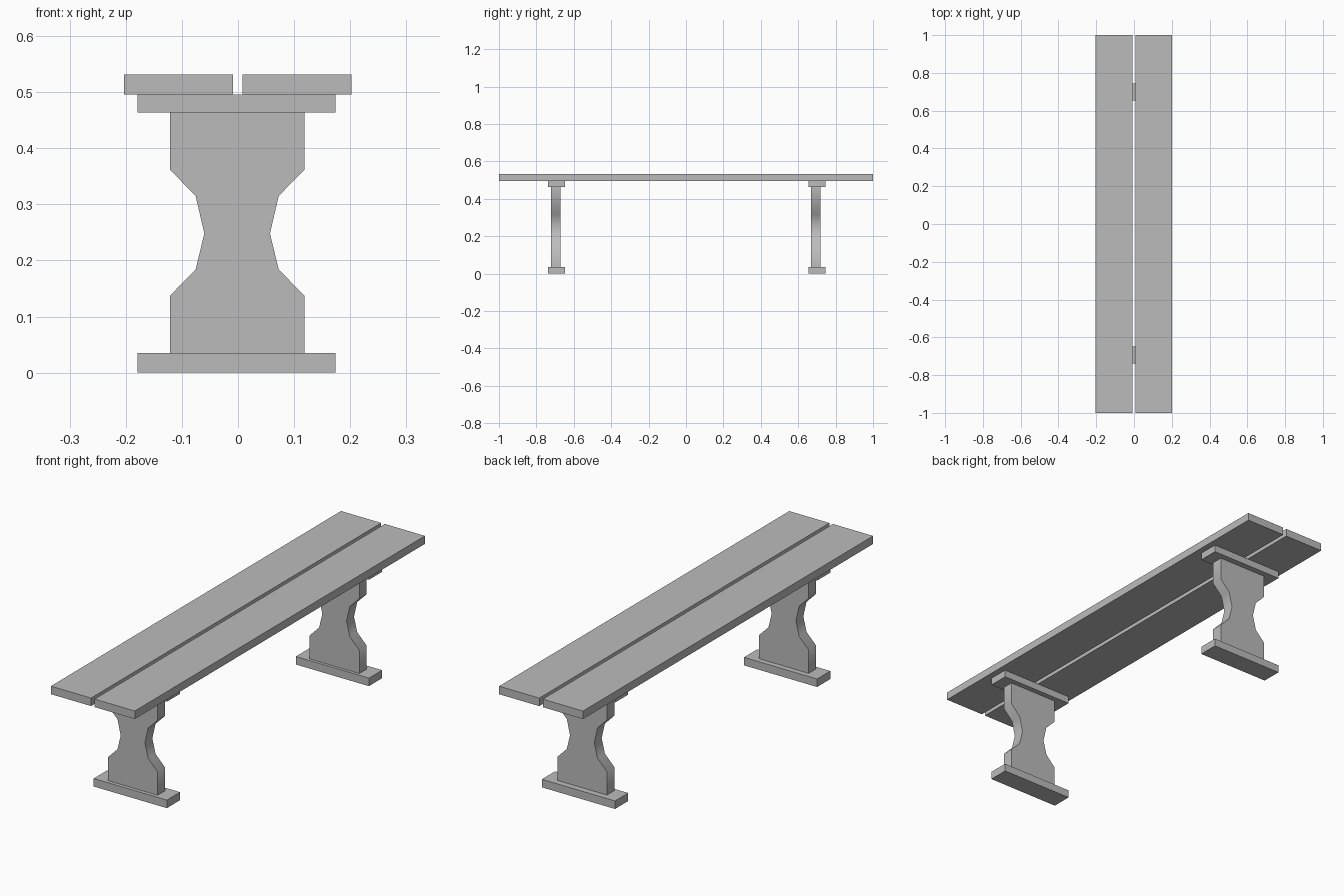
import bpy, bmesh, math

cube = bpy.data.objects.get("Cube")
if cube:
    bpy.data.objects.remove(cube, do_unlink=True)

# Single grey finish
GREY = (0.5, 0.5, 0.5, 1)
grey = bpy.data.materials.new("plain grey")
grey.use_nodes = True
grey.diffuse_color = GREY
bsdf = grey.node_tree.nodes["Principled BSDF"]
bsdf.inputs["Base Color"].default_value = GREY
bsdf.inputs["Roughness"].default_value = 0.8


def extrude_outline(name, outline, y_centre, depth):
    """Extrude an x-z outline along y."""
    bm = bmesh.new()
    y0 = y_centre - depth / 2
    face = bm.faces.new([bm.verts.new((x, y0, z)) for x, z in outline])
    moved = bmesh.ops.extrude_face_region(bm, geom=[face])["geom"]
    verts = [v for v in moved if isinstance(v, bmesh.types.BMVert)]
    bmesh.ops.translate(bm, verts=verts, vec=(0, depth, 0))
    bmesh.ops.recalc_face_normals(bm, faces=bm.faces)
    mesh = bpy.data.meshes.new(name)
    bm.to_mesh(mesh)
    bm.free()
    mesh.materials.append(grey)
    obj = bpy.data.objects.new(name, mesh)
    bpy.context.collection.objects.link(obj)
    return obj


def board(name, x0, x1, z0, z1, y_centre, depth):
    return extrude_outline(name, [(x0, z0), (x1, z0), (x1, z1), (x0, z1)], y_centre, depth)


FOOT_TOP, CLEAT_BOTTOM, SEAT_BOTTOM, SEAT_TOP = 0.035, 0.464, 0.496, 0.531

# Two seat planks with a narrow gap
board("seat_plank_right", -0.203, -0.009, SEAT_BOTTOM, SEAT_TOP, 0, 2)
board("seat_plank_left", 0.008, 0.202, SEAT_BOTTOM, SEAT_TOP, 0, 2)

# Waisted trestle outline: half width at each height, mirrored about the leg axis
half = [(0.12, FOOT_TOP), (0.12, 0.137), (0.074, 0.184), (0.0585, 0.248),
        (0.074, 0.315), (0.12, 0.362), (0.12, CLEAT_BOTTOM)]
AXIS = -0.0015
outline = [(AXIS + w, z) for w, z in half] + [(AXIS - w, z) for w, z in reversed(half)]

# Trestles: foot, shaped leg and cleat at each end
for end, side in (("front", -1), ("back", 1)):
    y_bar = side * 0.6965 + 0.003
    y_leg = side * 0.695 - 0.0025
    board(end + "_foot", -0.179, 0.174, 0, FOOT_TOP, y_bar, 0.091)
    board(end + "_cleat", -0.179, 0.174, CLEAT_BOTTOM, SEAT_BOTTOM, y_bar, 0.091)
    leg = extrude_outline(end + "_leg", outline, y_leg, 0.051)
    bpy.ops.object.select_all(action="DESELECT")
    leg.select_set(True)
    bpy.context.view_layer.objects.active = leg
    bpy.ops.object.shade_smooth_by_angle(angle=math.radians(50))
